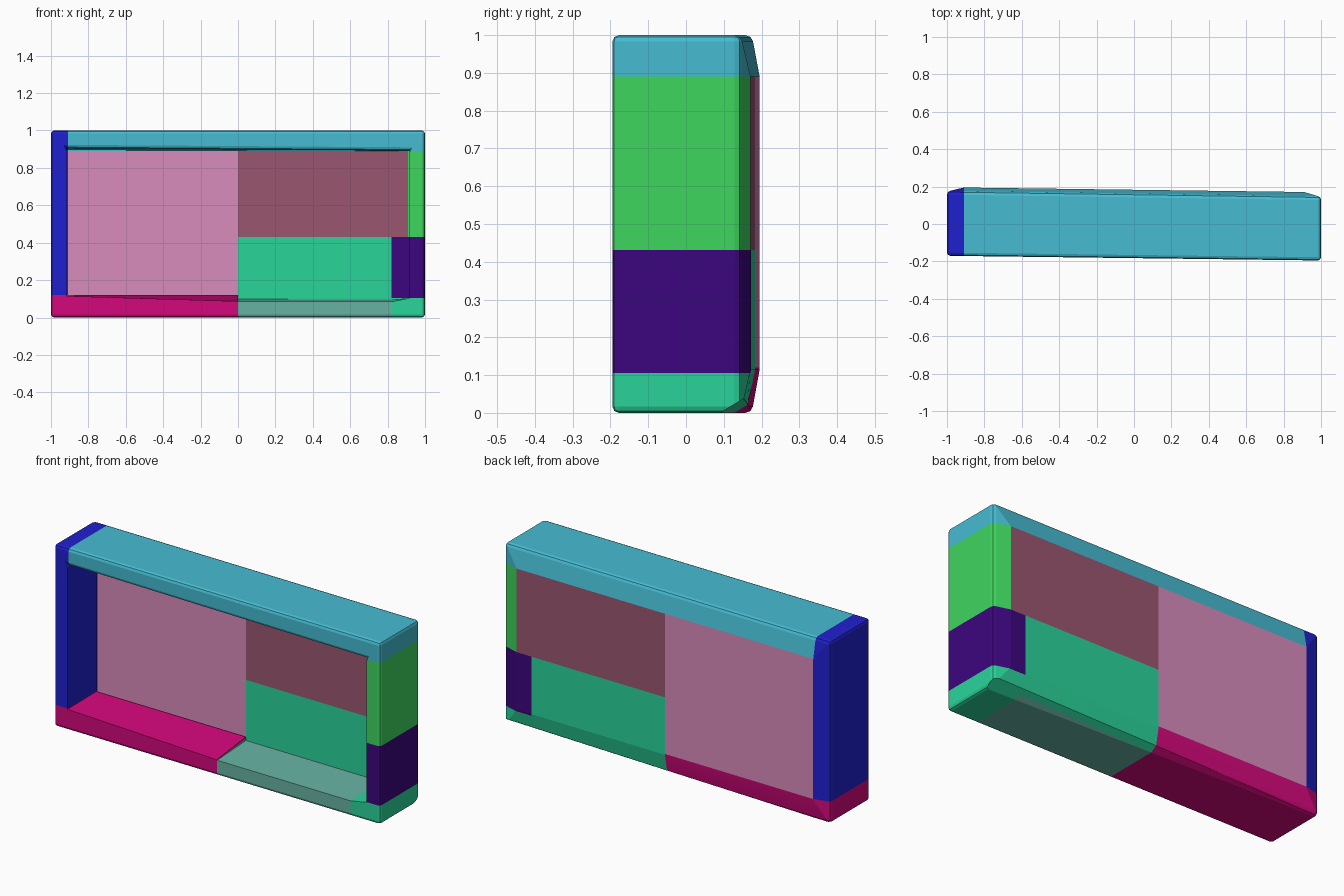
import bpy
import bmesh
from mathutils import Vector
from mathutils.geometry import normal as plane_normal

cube = bpy.data.objects.get("Cube")
if cube:
    bpy.data.objects.remove(cube, do_unlink=True)


def material(name, hex_code):
    rgb = [int(hex_code[i:i + 2], 16) / 255 for i in (0, 2, 4)]
    color = [((c + 0.055) / 1.055) ** 2.4 if c > 0.04 else c / 12.92 for c in rgb] + [1]
    mat = bpy.data.materials.new(name)
    mat.use_nodes = True
    mat.diffuse_color = color
    mat.node_tree.nodes["Principled BSDF"].inputs["Base Color"].default_value = color
    return mat


BLUE = material("blue", "2020D0")
CYAN = material("cyan", "46BCD2")
PINK = material("pink", "D88CBC")
MAROON = material("maroon", "9A5670")
TEAL = material("teal green", "2AD49A")
GREY = material("grey teal", "66B2A2")
MAGENTA = material("magenta", "D4087C")
PURPLE = material("purple", "3C067E")
GREEN = material("green", "3ED65E")


def ring(bm, half, tops, floor, y_left, y_right):
    """Loop of seven points round the tray; depth varies linearly with x."""
    xs = (-half, -half, -0.001, 0.001, 0.82, half, half)
    zs = (tops[0], *floor, tops[1])
    def depth(x):
        return y_left + (y_right - y_left) * (x + half) / (2 * half)
    return [bm.verts.new((x, depth(x), z)) for x, z in zip(xs, zs)]


# Tray shell: lofted from the inside of the back, round the rim, to the outside back
shell = bmesh.new()
flat = (0,) * 5
cavity_back = ring(shell, 0.916, (0.895, 0.891),
                   (0.118, 0.117, 0.098, 0.097, 0.103), 0.078, 0.058)
cavity_front = ring(shell, 0.916, (0.906, 0.893),
                    (0.115, 0.087, 0.085, 0.085, 0.103), -0.171, -0.194)
front_rim = ring(shell, 1, (1, 1), flat, -0.17, -0.195)
back_rim = ring(shell, 1, (1, 1), flat, 0.174, 0.145)
back_cap = ring(shell, 0.91, (0.89, 0.89), (0.115,) * 5, 0.195, 0.171)
rings = [cavity_back, cavity_front, front_rim, back_rim, back_cap]
for a, b in zip(rings, rings[1:]):
    for i in range(len(a)):
        j = (i + 1) % len(a)
        shell.faces.new((a[i], a[j], b[j], b[i]))
shell.faces.new(cavity_back)
shell.faces.new(back_cap)
bmesh.ops.recalc_face_normals(shell, faces=shell.faces)

# Soften the outer corners and the lip of the top bar
outer = set(front_rim + back_rim)
lip = {cavity_front[0], cavity_front[-1]}
edges = [e for e in shell.edges if set(e.verts) == lip
         or set(e.verts) <= outer and e.calc_face_angle(0) > 0.5]
bmesh.ops.bevel(shell, geom=edges, offset=0.017, segments=2, profile=0.5,
                affect='EDGES', clamp_overlap=True)

# Tapering chamfer under the back, widest at the right-hand corner
corners = [Vector(p) for p in ((1, 0.14, 0.03), (1, 0.09, 0), (-1, 0.165, 0))]
slope = plane_normal(*corners)
if slope.y < 0:
    slope.negate()
cut = bmesh.ops.bisect_plane(shell, geom=shell.verts[:] + shell.edges[:] + shell.faces[:],
                             plane_co=corners[0], plane_no=slope, clear_outer=True)
rim = [e for e in cut["geom_cut"] if isinstance(e, bmesh.types.BMEdge)]
bmesh.ops.holes_fill(shell, edges=rim, sides=0)
bmesh.ops.recalc_face_normals(shell, faces=shell.faces)


def part(name, mat, x=(-2, 2), z=(-2, 2), y=(-2, 2)):
    """Slice one box-shaped region out of the shell."""
    bm = shell.copy()
    for axis, limits in enumerate((x, y, z)):
        for limit, sign in zip(limits, (-1, 1)):
            normal = Vector((0, 0, 0))
            normal[axis] = sign
            point = Vector((0, 0, 0))
            point[axis] = limit
            geom = bm.verts[:] + bm.edges[:] + bm.faces[:]
            bmesh.ops.bisect_plane(bm, geom=geom, plane_co=point, plane_no=normal,
                                   dist=1e-6, clear_outer=True)
    mesh = bpy.data.meshes.new(name)
    bm.to_mesh(mesh)
    bm.free()
    mesh.materials.append(mat)
    obj = bpy.data.objects.new(name, mesh)
    bpy.context.collection.objects.link(obj)
    bpy.ops.object.select_all(action='DESELECT')
    obj.select_set(True)
    bpy.context.view_layer.objects.active = obj
    bpy.ops.object.shade_smooth_by_angle(angle=0.2)


LEFT, RIGHT, SEAM = -0.91, 0.91, 0.82
TOP, MIDDLE, LOW, LEDGE = 0.89, 0.431, 0.12, 0.1
CORNER, BACK = 0.105, 0.128

# Frame
part("end_wall", BLUE, x=(-2, LEFT), z=(LOW, 2))
part("top_bar", CYAN, x=(LEFT, 2), z=(TOP, 2))
part("upper_side_wall", GREEN, x=(RIGHT, 2), z=(MIDDLE, TOP))
part("lower_side_wall", PURPLE, x=(SEAM, 2), z=(CORNER, MIDDLE))
part("floor_corner", TEAL, x=(SEAM, 2), z=(-2, CORNER))
part("floor_magenta", MAGENTA, x=(-2, 0), z=(-2, LOW))
part("floor_grey", GREY, x=(0, SEAM), z=(-2, LEDGE), y=(-2, BACK))

# Back panels
part("back_panel_large", PINK, x=(LEFT, 0), z=(LOW, TOP))
part("back_panel_upper", MAROON, x=(0, RIGHT), z=(MIDDLE, TOP))
part("back_panel_lower", TEAL, x=(0, SEAM), z=(LEDGE, MIDDLE))
part("back_panel_foot", TEAL, x=(0, SEAM), z=(-2, LEDGE), y=(BACK, 2))
shell.free()
